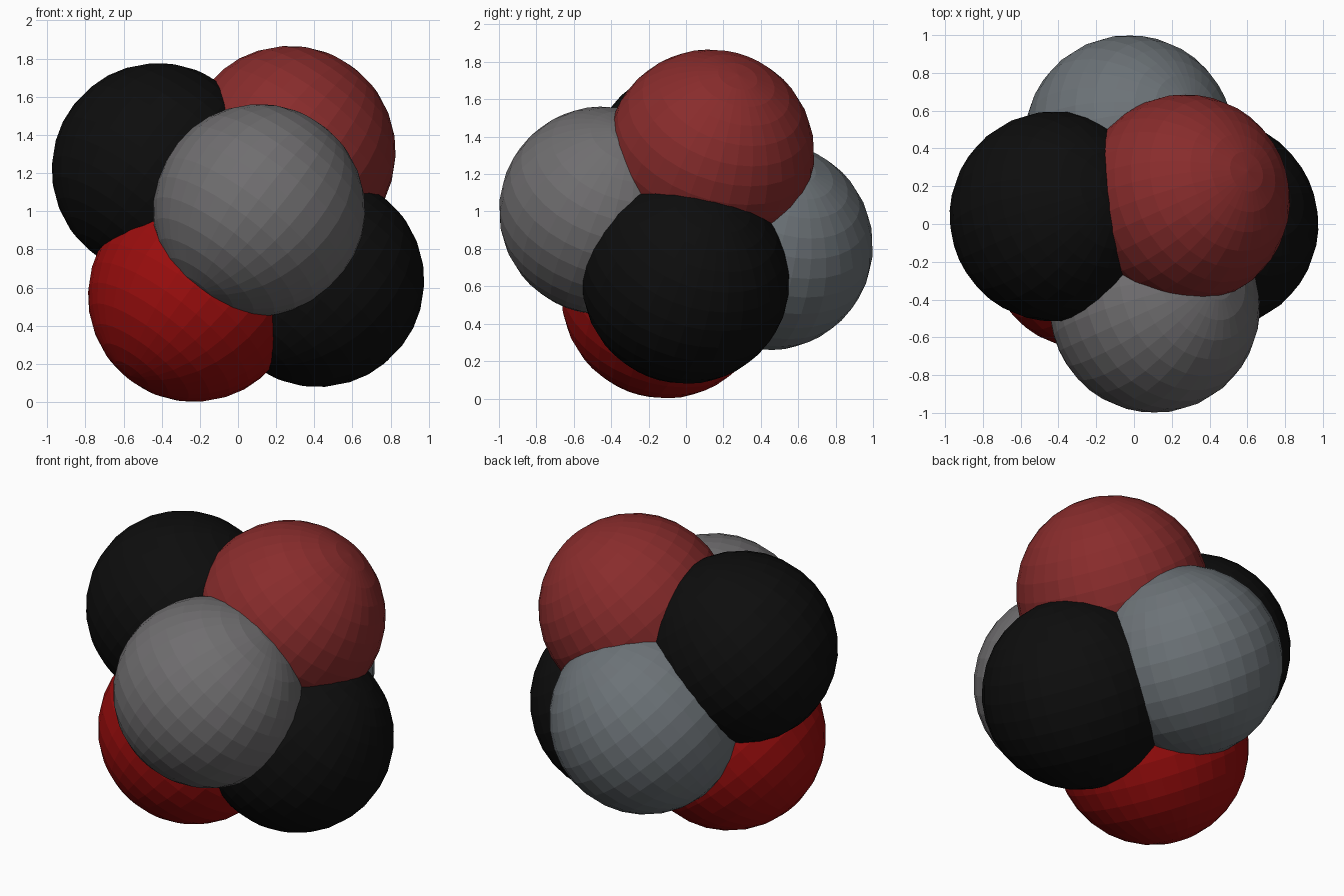
import bpy
from mathutils import Vector

if "Cube" in bpy.data.objects:
    bpy.data.objects.remove(bpy.data.objects["Cube"])

RADIUS = 0.557
# All balls share one tilted polar axis
TILT = Vector((0.6, 0.27, 0.76)).to_track_quat('Z', 'Y').to_euler()


def ball(name, centre, colour):
    bpy.ops.mesh.primitive_uv_sphere_add(segments=32, ring_count=16, radius=RADIUS,
                                         location=centre, rotation=TILT)
    obj = bpy.context.object
    obj.name = name
    mat = bpy.data.materials.new(name + "_colour")
    mat.diffuse_color = (*colour, 1)
    mat.use_nodes = True
    mat.node_tree.nodes["Principled BSDF"].inputs["Base Color"].default_value = mat.diffuse_color
    obj.data.materials.append(mat)
    bpy.ops.object.shade_flat()


BLACK = (0.004, 0.004, 0.004)

# Three opposite pairs of overlapping balls
ball("black_ball_left", (-0.42, 0.04, 1.22), BLACK)
ball("black_ball_right", (0.42, 0.0, 0.635), BLACK)
ball("maroon_ball_top", (0.27, 0.13, 1.31), (0.25, 0.025, 0.025))
ball("red_ball_bottom", (-0.23, -0.11, 0.557), (0.32, 0.004, 0.004))
ball("grey_ball_front", (0.11, -0.443, 1.005), (0.16, 0.155, 0.16))
ball("slate_ball_back", (-0.025, 0.443, 0.815), (0.15, 0.17, 0.185))
